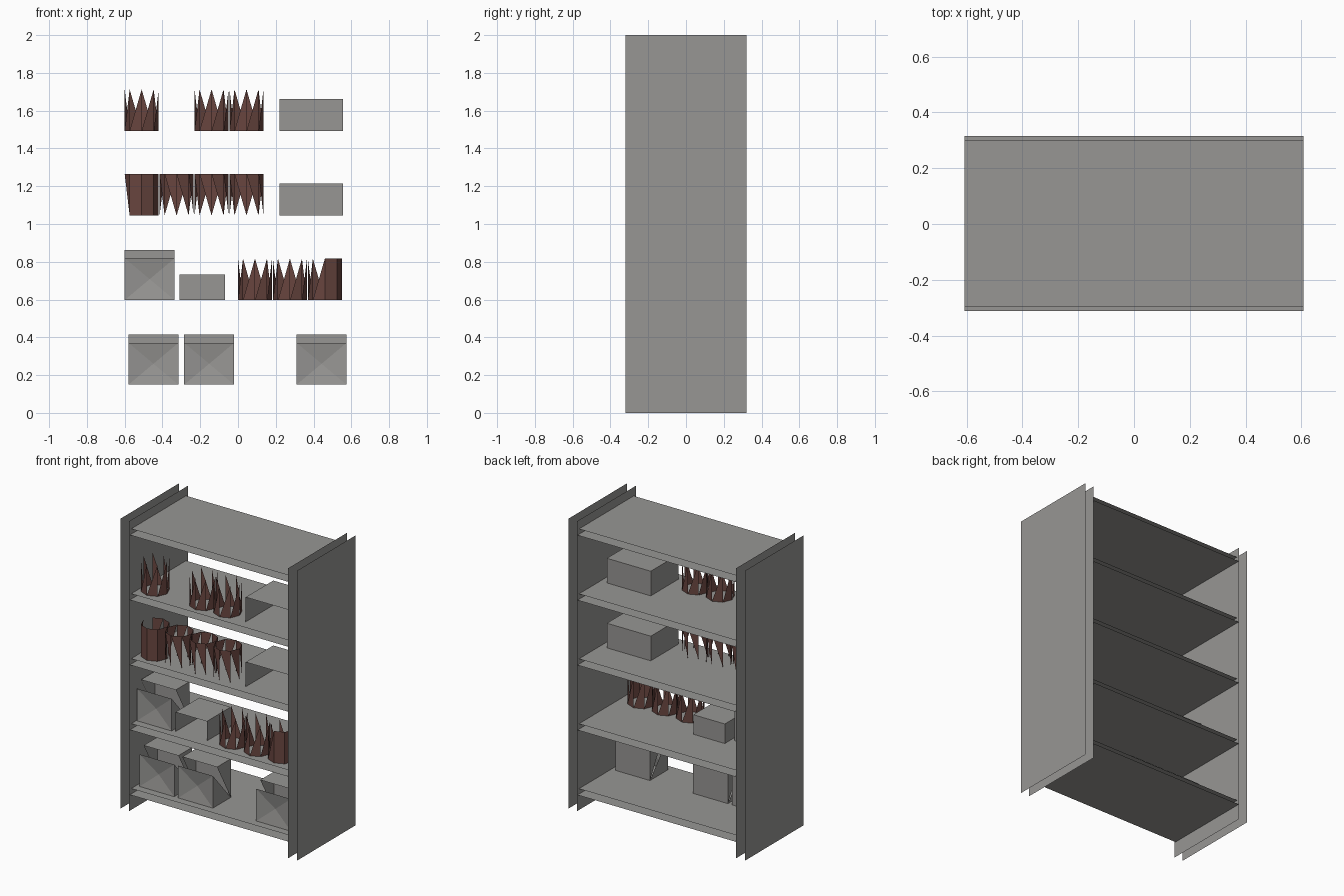
import bpy
import bmesh
from math import cos, sin, radians

cube = bpy.data.objects.get("Cube")
if cube:
    bpy.data.objects.remove(cube)


def make_material(name, color):
    mat = bpy.data.materials.new(name)
    mat.use_nodes = True
    mat.diffuse_color = color
    mat.node_tree.nodes["Principled BSDF"].inputs["Base Color"].default_value = color
    return mat


grey = make_material("shelf grey", (0.31, 0.305, 0.295, 1))
brown = make_material("dark brown", (0.14, 0.06, 0.05, 1))


def build(name, faces, mat):
    """Make an object from a list of faces, each a list of points."""
    bm = bmesh.new()
    for pts in faces:
        bm.faces.new([bm.verts.new(p) for p in pts])
    bmesh.ops.remove_doubles(bm, verts=bm.verts, dist=0.0005)
    bmesh.ops.recalc_face_normals(bm, faces=bm.faces)
    mesh = bpy.data.meshes.new(name)
    bm.to_mesh(mesh)
    bm.free()
    mesh.materials.append(mat)
    obj = bpy.data.objects.new(name, mesh)
    bpy.context.collection.objects.link(obj)


def extrude_x(profile, x0, x1):
    """Quad strip along x between successive (y, z) profile points."""
    return [[(x0, *a), (x1, *a), (x1, *b), (x0, *b)]
            for a, b in zip(profile, profile[1:])]


# Side panels: two thin sheets on each side
for side, sign in (("left", 1), ("right", -1)):
    for layer, x in (("inner", 0.607), ("outer", 0.673)):
        x *= sign
        build(f"{side}_{layer}_panel",
              [[(x, -0.32, 0), (x, 0.32, 0), (x, 0.32, 2), (x, -0.32, 2)]], grey)

# Shelves: an upper sheet over a slightly deeper lower sheet
levels = [0.147 + 0.448 * i for i in range(5)]
for i, z in enumerate(levels):
    build(f"shelf_top_{i}", extrude_x([(-0.297, z), (0.3, z)], -0.607, 0.607), grey)
    low = z - 0.037
    build(f"shelf_underside_{i}",
          extrude_x([(-0.312, low), (0.316, low)], -0.607, 0.607), grey)


def open_box(name, x0, x1, y0, y1, z, height):
    """Low box with an open front."""
    top = z + height
    faces = extrude_x([(y0, top), (y1, top), (y1, z), (y0, z)], x0, x1)
    for x in (x0, x1):
        faces.append([(x, y0, z), (x, y1, z), (x, y1, top), (x, y0, top)])
    build(name, faces, grey)


def slotted_bin(name, x0, z):
    """Bin with a dished front panel and a wedge gap in each side."""
    x1 = x0 + 0.265
    front_low, front_top = (-0.245, z), (-0.245, z + 0.222)
    lid_front, lid_back, back_low = (-0.2, z + 0.266), (-0.05, z + 0.266), (-0.05, z)
    faces = extrude_x([lid_front, lid_back, back_low, front_low], x0, x1)
    for x in (x0, x1):
        faces.append([(x, *p) for p in (lid_front, lid_back, back_low)])
        faces.append([(x, *p) for p in (front_low, front_top, back_low)])
    ring = [(x0, *front_low), (x1, *front_low), (x1, *front_top), (x0, *front_top)]
    center = ((x0 + x1) / 2, -0.225, z + 0.111)
    for i in range(4):
        faces.append([ring[i], ring[(i + 1) % 4], center])
    build(name, faces, grey)


def jagged_cup(name, x, z, flipped=False, solid=(), missing=()):
    """Eight-sided cup whose walls are pointed triangles, or quads if solid."""
    base, tip = (z + 0.22, z) if flipped else (z, z + 0.22)

    def point(i, height):
        a = radians(45 * i)
        return (x + 0.09 * cos(a), -0.175 + 0.09 * sin(a), height)

    faces = []
    for i in range(8):
        if i in missing:
            continue
        wall = [point(i, base), point(i + 1, base), point(i + 1, tip)]
        if i in solid:
            wall.append(point(i, tip))
        faces.append(wall)
    build(name, faces, brown)


# Bins
for i, x in enumerate((-0.58, -0.285, 0.31)):
    slotted_bin(f"bottom_bin_{i}", x, levels[0] + 0.002)
slotted_bin("second_shelf_bin", -0.6, levels[1] + 0.002)

# Open boxes
open_box("small_box", -0.31, -0.07, -0.24, 0.02, levels[1] + 0.002, 0.135)
for i in (2, 3):
    open_box(f"wide_box_{i}", 0.22, 0.555, -0.23, 0.07, levels[i] + 0.002, 0.17)

# Cups
for i, x in enumerate((0.09, 0.275, 0.46)):
    jagged_cup(f"second_shelf_cup_{i}", x, levels[1] + 0.002,
               solid=(6, 7) if i == 2 else ())
for i in range(4):
    jagged_cup(f"third_shelf_cup_{i}", -0.51 + 0.185 * i, levels[2] + 0.002, True,
               solid=(5, 6, 7) if i == 0 else (), missing=(3,) if i == 0 else ())
for i, x in enumerate((-0.51, -0.14, 0.045)):
    jagged_cup(f"fourth_shelf_cup_{i}", x, levels[3] + 0.002)
